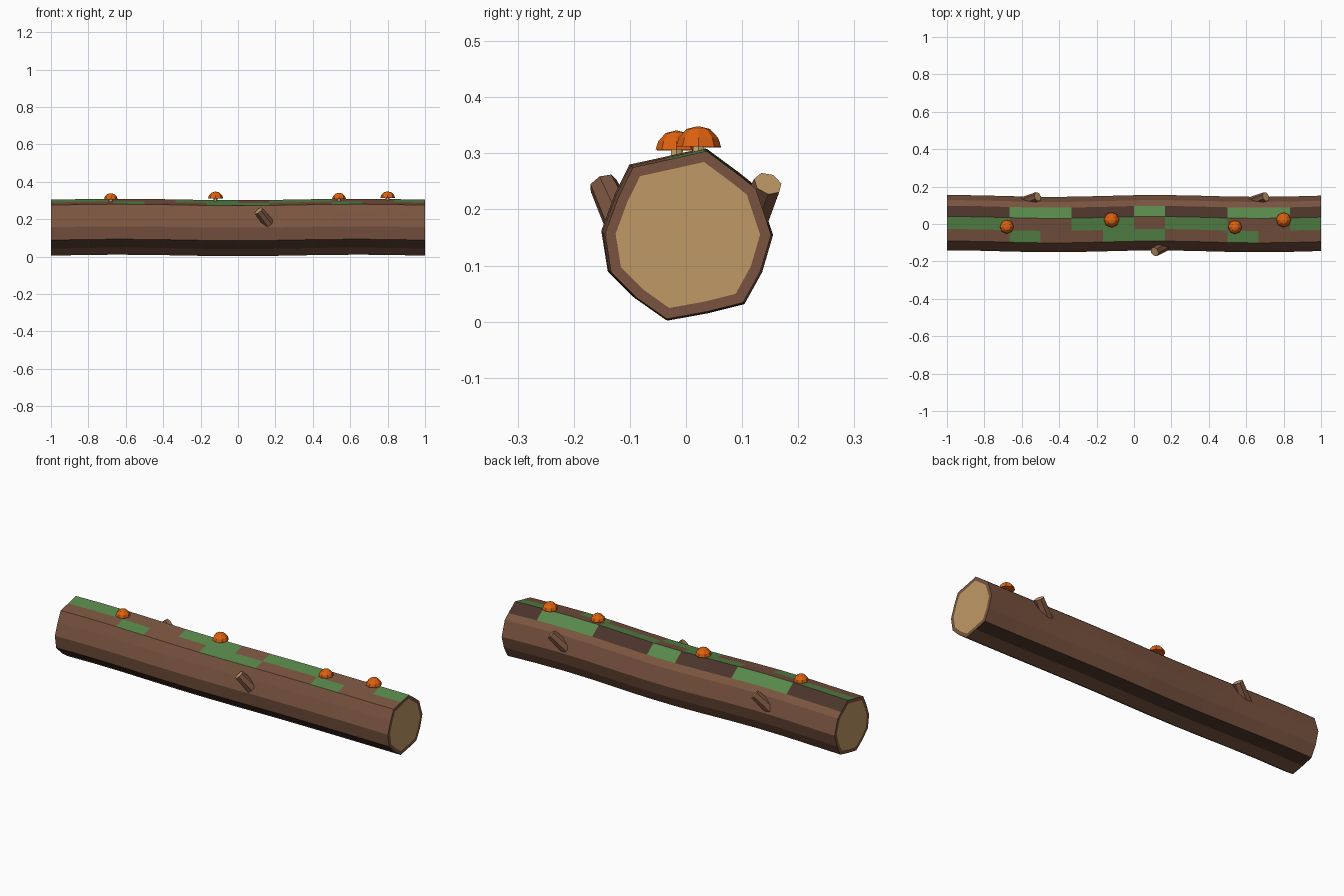
import bpy, bmesh, math
from mathutils import Vector

cube = bpy.data.objects.get("Cube")
if cube:
    bpy.data.objects.remove(cube, do_unlink=True)


def material(name, rgb):
    lin = [((c / 255 + 0.055) / 1.055) ** 2.4 for c in rgb] + [1]
    m = bpy.data.materials.new(name)
    m.use_nodes = True
    m.diffuse_color = lin
    m.node_tree.nodes["Principled BSDF"].inputs["Base Color"].default_value = lin
    return m


bark = material("bark", (122, 84, 64))
dark_bark = material("dark_bark", (74, 52, 42))
wood = material("cut_wood", (192, 153, 102))
moss = material("moss", (88, 136, 74))
orange = material("mushroom_orange", (222, 98, 16))
stem_mat = material("mushroom_stem", (204, 168, 116))


def finish(name, bm, mats):
    bmesh.ops.recalc_face_normals(bm, faces=bm.faces)
    mesh = bpy.data.meshes.new(name)
    bm.to_mesh(mesh)
    bm.free()
    for m in mats:
        mesh.materials.append(m)
    obj = bpy.data.objects.new(name, mesh)
    bpy.context.collection.objects.link(obj)
    return obj


def skin(bm, rings):
    """Quads between successive rings, returned as (segment, side, face)."""
    n = len(rings[0])
    return [(i, j, bm.faces.new((a[j], a[(j + 1) % n], b[(j + 1) % n], b[j])))
            for i, (a, b) in enumerate(zip(rings, rings[1:])) for j in range(n)]


# Log: uneven cross-section (y, z), starting at the back and turning over the top
SECTION = [(.150, .155), (.123, .237), (.092, .262), (.035, .304), (-.032, .289),
           (-.096, .275), (-.122, .222), (-.146, .157), (-.135, .088), (-.090, .043),
           (-.036, .005), (.036, .018), (.100, .034), (.131, .090)]
SEGMENTS = 12
MID_Z = 0.155
MOSS = {2: (2, 3, 6, 9, 10), 3: (0, 1, 4, 5, 7, 8, 11), 4: (2, 5, 6, 9)}
DARK_STRIPS = (2, 8, 11)


def log_ring(bm, x, inset=1.0):
    shift = 0.005 * math.cos(math.tau * (x - 0.12) / 1.1)
    lift = -0.004 * math.cos(5 * x) + 0.001
    return [bm.verts.new((x, y * inset + shift, MID_Z + (z - MID_Z) * inset + lift))
            for y, z in SECTION]


bm = bmesh.new()
rings = [log_ring(bm, -1 + 2 * i / SEGMENTS) for i in range(SEGMENTS + 1)]
for seg, side, face in skin(bm, rings):
    if seg in MOSS.get(side, ()):
        face.material_index = 3
    elif side in DARK_STRIPS:
        face.material_index = 1
# Sawn ends with a bark rim
for x, outer in ((-1, rings[0]), (1, rings[-1])):
    inner = log_ring(bm, x, 0.87)
    skin(bm, [outer, inner])
    bm.faces.new(inner).material_index = 2
finish("log", bm, [bark, dark_bark, wood, moss])


# Broken branch stubs
def stub(name, base, tip, r_base=0.031, r_tip=0.026, sides=7):
    base, tip = Vector(base), Vector(tip)
    turn = (tip - base).to_track_quat('Z', 'Y')
    bm = bmesh.new()
    rings = []
    for centre, r in ((base, r_base), (tip, r_tip)):
        angles = [math.tau * k / sides for k in range(sides)]
        rings.append([bm.verts.new(centre + turn @ Vector((r * math.cos(a), r * math.sin(a), 0)))
                      for a in angles])
    skin(bm, rings)
    bm.faces.new(rings[0])
    bm.faces.new(rings[1]).material_index = 1
    finish(name, bm, [bark, wood])


stub("front_stub", (.165, -.115, .175), (.11, -.148, .245))
for name, x in (("back_stub_a", -.59), ("back_stub_b", .63)):
    stub(name, (x, .115, .175), (x + .075, .146, .246))


# Mushrooms: tapered stem and faceted cap
def lathe(name, centre, profile, mat, sides=8):
    bm = bmesh.new()
    rings = [[bm.verts.new((centre[0] + r * math.cos(math.tau * k / sides),
                            centre[1] + r * math.sin(math.tau * k / sides), z))
              for k in range(sides)] for r, z in profile]
    skin(bm, rings)
    bm.faces.new(rings[0])
    bm.faces.new(rings[-1])
    finish(name, bm, [mat])


MUSHROOMS = [(-.68, -.015, .037, .305), (-.12, .022, .041, .310),
             (.54, -.017, .037, .307), (.80, .022, .040, .312)]
for i, (x, y, r, z) in enumerate(MUSHROOMS, 1):
    h = 0.9 * r
    lathe(f"mushroom_stem_{i}", (x, y), [(.013, .27), (.011, z + .004)], stem_mat, 6)
    lathe(f"mushroom_cap_{i}", (x, y),
          [(r, z), (r * .87, z + h * .45), (r * .52, z + h * .87), (r * .06, z + h)], orange)
